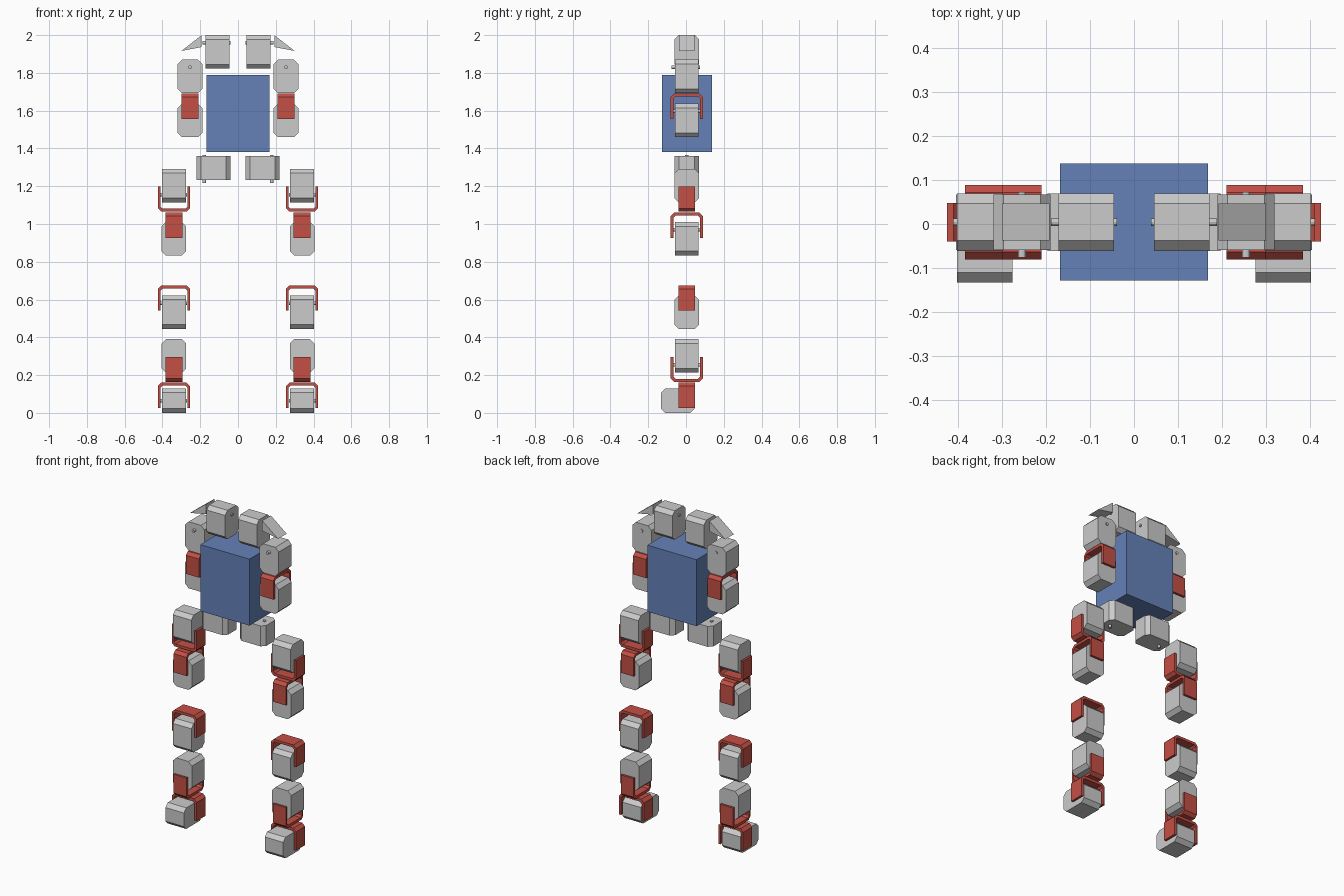
import bpy, bmesh, math
from mathutils import Vector, Matrix

if "Cube" in bpy.data.objects:
    bpy.data.objects.remove(bpy.data.objects["Cube"])

Y0 = 0.004                      # common depth centre of all parts


def material(name, color):
    m = bpy.data.materials.new(name)
    m.diffuse_color = (*color, 1)
    m.use_nodes = True
    m.node_tree.nodes["Principled BSDF"].inputs["Base Color"].default_value = m.diffuse_color
    return m


RED = material("red_bracket", (0.55, 0.08, 0.06))
BLUE = material("blue_body", (0.13, 0.22, 0.48))


def add_prism(bm, profile, a, b, to3d):
    """Extrude a closed 2D profile between depths a and b."""
    lo = [bm.verts.new(to3d(p, a)) for p in profile]
    hi = [bm.verts.new(to3d(p, b)) for p in profile]
    bm.faces.new(lo)
    bm.faces.new(hi[::-1])
    n = len(profile)
    for i in range(n):
        j = (i + 1) % n
        bm.faces.new((lo[j], lo[i], hi[i], hi[j]))


def finish(bm, name, matrix=None, mat=None):
    bmesh.ops.recalc_face_normals(bm, faces=bm.faces)
    me = bpy.data.meshes.new(name)
    bm.to_mesh(me)
    bm.free()
    if mat:
        me.materials.append(mat)
    ob = bpy.data.objects.new(name, me)
    bpy.context.collection.objects.link(ob)
    if matrix:
        ob.matrix_world = matrix
    return ob


def frame(origin, axis, direction):
    """Local x runs along the axle, local z along the given direction."""
    x, z = Vector(axis), Vector(direction)
    m = Matrix((x, z.cross(x), z)).transposed().to_4x4()
    m.translation = origin
    return m


def servo(name, origin, axis, direction):
    """Chamfered motor box with an axle pin near one end."""
    bm = bmesh.new()
    h, c, near, far = 0.065, 0.023, -0.041, 0.137
    prof = [(-h + c, near), (h - c, near), (h, near + c), (h, far - c),
            (h - c, far), (-h + c, far), (-h, far - c), (-h, near + c)]
    add_prism(bm, prof, -0.063, 0.063, lambda p, d: (d, p[0], p[1]))
    pin = [(0.009 * math.cos(math.tau * i / 12), 0.009 * math.sin(math.tau * i / 12))
           for i in range(12)]
    add_prism(bm, pin, -0.069, 0.080, lambda p, d: (d, p[0], p[1]))
    return finish(bm, name, frame(origin, axis, direction))


def bracket(name, origin, axis, direction):
    """U-shaped bracket around an axle, its plate on the direction side."""
    bm = bmesh.new()
    o, i, c = 0.085, 0.071, 0.018
    lo, top, under = -0.043, 0.090, 0.074
    half = [(i, lo), (o, lo), (o, top - c), (o - c, top)]
    inner = [(-i, lo), (-i, under - 0.011), (-i + 0.011, under),
             (i - 0.011, under), (i, under - 0.011)]
    prof = half + [(-x, z) for x, z in half[:0:-1]] + inner
    add_prism(bm, prof, -0.044, 0.044, lambda p, d: (p[0], d, p[1]))
    return finish(bm, name, frame(origin, axis, direction), RED)


# torso block
bm = bmesh.new()
add_prism(bm, [(-0.168, -0.128), (0.168, -0.128), (0.168, 0.137), (-0.168, 0.137)],
          1.38, 1.79, lambda p, d: (p[0], p[1], d))
finish(bm, "torso", mat=BLUE)

UP, DOWN, FRONT = (0, 0, 1), (0, 0, -1), (0, -1, 0)
for side, s in (("right", -1), ("left", 1)):
    out = (s, 0, 0)
    # shoulder motor and its wedge
    servo(f"{side}_shoulder_servo", (s * 0.108, Y0, 1.959), out, DOWN)
    bm = bmesh.new()
    add_prism(bm, [(s * 0.192, 2.0), (s * 0.192, 1.937), (s * 0.30, 1.916)],
              Y0 - 0.042, Y0 + 0.042, lambda p, d: (p[0], d, p[1]))
    finish(bm, f"{side}_shoulder_wedge")
    # arm
    servo(f"{side}_upper_arm_servo", (s * 0.254, Y0, 1.83), FRONT, DOWN)
    servo(f"{side}_forearm_servo", (s * 0.254, Y0, 1.597), FRONT, DOWN)
    bracket(f"{side}_elbow_bracket", (s * 0.254, Y0, 1.60), FRONT, UP)
    # pelvis motor with vertical axle
    servo(f"{side}_pelvis_servo", (s * 0.178, Y0, 1.297), DOWN, (-s, 0, 0))
    # leg
    lx = s * 0.339
    servo(f"{side}_hip_servo", (lx, Y0, 1.155), out, UP)
    bracket(f"{side}_hip_bracket", (lx, Y0, 1.155), out, DOWN)
    servo(f"{side}_thigh_servo", (lx, Y0, 0.970), FRONT, DOWN)
    bracket(f"{side}_thigh_bracket", (lx, Y0, 0.970), FRONT, UP)
    servo(f"{side}_knee_servo", (lx, Y0, 0.581), out, DOWN)
    bracket(f"{side}_knee_bracket", (lx, Y0, 0.584), out, UP)
    servo(f"{side}_ankle_servo", (lx, Y0, 0.254), FRONT, UP)
    bracket(f"{side}_ankle_bracket", (lx, Y0, 0.254), FRONT, DOWN)
    servo(f"{side}_foot_servo", (lx, Y0, 0.065), out, FRONT)
    bracket(f"{side}_foot_bracket", (lx, Y0, 0.070), out, UP)
